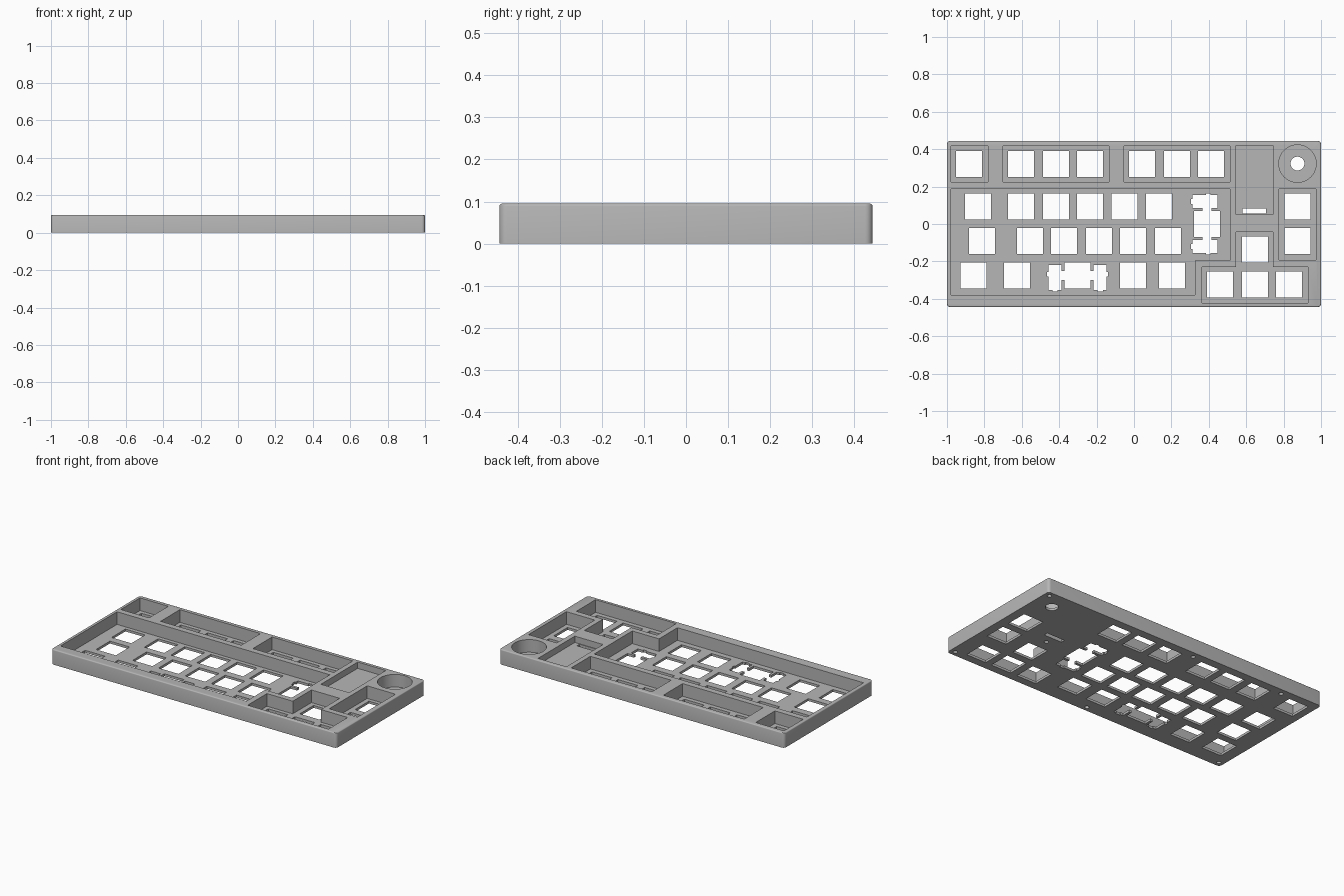
import bpy, bmesh, math

if "Cube" in bpy.data.objects:
    bpy.data.objects.remove(bpy.data.objects["Cube"], do_unlink=True)

HEIGHT = 0.095
PLATE = 0.015
SCREEN_FLOOR = 0.055
KEY = 0.0695  # half a switch opening

grey = bpy.data.materials.new("case_grey")
grey.use_nodes = True
grey.diffuse_color = (0.47, 0.47, 0.47, 1)
grey.node_tree.nodes["Principled BSDF"].inputs["Base Color"].default_value = (0.47, 0.47, 0.47, 1)


def rect(x0, x1, y0, y1):
    return [(x0, y0), (x1, y0), (x1, y1), (x0, y1)]


def square(x, y):
    return rect(x - KEY, x + KEY, y - KEY, y + KEY)


def circle(x, y, r, n=64):
    return [(x + r * math.cos(math.tau * i / n), y + r * math.sin(math.tau * i / n))
            for i in range(n)]


def prism(bm, outline, z0, z1):
    base = bm.faces.new([bm.verts.new((x, y, z0)) for x, y in outline])
    top = bmesh.ops.extrude_face_region(bm, geom=[base])["geom"]
    bmesh.ops.translate(bm, vec=(0, 0, z1 - z0),
                        verts=[v for v in top if isinstance(v, bmesh.types.BMVert)])


def finish(bm, name):
    bmesh.ops.recalc_face_normals(bm, faces=bm.faces)
    mesh = bpy.data.meshes.new(name)
    bm.to_mesh(mesh)
    bm.free()
    mesh.materials.append(grey)
    obj = bpy.data.objects.new(name, mesh)
    bpy.context.collection.objects.link(obj)
    return obj


def cut(target, name, prisms):
    bm = bmesh.new()
    for outline, z0, z1 in prisms:
        prism(bm, outline, z0, z1)
    cutter = finish(bm, name)
    cutter.hide_render = True
    mod = target.modifiers.new(name, "BOOLEAN")
    mod.operation = "DIFFERENCE"
    mod.solver = "EXACT"
    mod.object = cutter
    bpy.ops.object.select_all(action="DESELECT")
    bpy.context.view_layer.objects.active = target
    target.select_set(True)
    bpy.ops.object.modifier_apply(modifier=name)
    bpy.data.objects.remove(cutter, do_unlink=True)


# Case block with rounded corners and a softened top rim
bm = bmesh.new()
prism(bm, rect(-1, 1, -0.444, 0.444), 0, HEIGHT)
corners = [e for e in bm.edges if abs(e.verts[0].co.z - e.verts[1].co.z) > 0.01]
bmesh.ops.bevel(bm, geom=corners, offset=0.018, segments=5, profile=0.5, affect="EDGES")
rim = [e for e in bm.edges if all(v.co.z > HEIGHT - 0.001 for v in e.verts)]
bmesh.ops.bevel(bm, geom=rim, offset=0.006, segments=3, profile=0.5, affect="EDGES")
case = finish(bm, "keyboard_case")

# Wells for the key groups, dial and screen
main_well = [(-0.979, -0.38), (0.326, -0.38), (0.326, -0.195), (0.513, -0.195),
             (0.513, 0.187), (-0.979, 0.187)]
arrow_well = [(0.364, -0.422), (0.93, -0.422), (0.93, -0.23), (0.743, -0.23),
              (0.743, -0.043), (0.545, -0.043), (0.545, -0.23), (0.364, -0.23)]
wells = [main_well, arrow_well, circle(0.874, 0.323, 0.1),
         rect(0.775, 0.973, -0.193, 0.187)]
wells += [rect(a, b, 0.225, 0.417)
          for a, b in ((-0.979, -0.781), (-0.70, -0.134), (-0.053, 0.513))]
well_cuts = [(w, PLATE, 0.15) for w in wells]
well_cuts.append((rect(0.545, 0.743, 0.052, 0.42), SCREEN_FLOOR, 0.15))
cut(case, "well_cutter", well_cuts)

# Switch openings, row by row
rows = {
    0.322: (-0.882, -0.604, -0.417, -0.235, 0.043, 0.23, 0.412),
    0.093: (-0.834, -0.604, -0.417, -0.235, -0.05, 0.134, 0.874),
    -0.092: (-0.813, -0.556, -0.374, -0.187, -0.005, 0.182, 0.874),
    -0.276: (-0.858, -0.626, -0.005, 0.203),
    -0.137: (0.647,),
    -0.324: (0.46, 0.647, 0.829),
}
openings = [square(x, y) for y, xs in rows.items() for x in xs]

# Wide-key openings with stabiliser slots on both sides
half = [(KEY, KEY), (KEY, 0.024), (0.086, 0.024), (0.086, 0.056), (0.154, 0.056),
        (0.154, 0.02), (0.162, 0.02), (0.162, -0.005), (0.154, -0.005),
        (0.154, -0.077), (0.135, -0.077), (0.135, -0.085), (0.106, -0.085),
        (0.106, -0.077), (0.086, -0.077), (0.086, -0.024), (KEY, -0.024), (KEY, -KEY)]
wide = half + [(-u, v) for u, v in reversed(half)]
openings.append([(-0.302 + u, -0.276 + v) for u, v in wide])
openings.append([(0.39 + v, u) for u, v in wide])

# Dial shaft hole and screen cable slot
openings.append(circle(0.874, 0.323, 0.037, 32))
openings.append(rect(0.58, 0.707, 0.056, 0.082))
cut(case, "opening_cutter", [(o, -0.05, 0.07) for o in openings])

# Blind screw holes underneath
screws = [(0.967, 0.412), (0.967, -0.412), (-0.967, -0.412), (0, -0.412),
          (-0.74, 0.405), (-0.094, 0.405), (0.647, 0.004)]
cut(case, "screw_cutter", [(circle(x, y, 0.013, 24), -0.05, 0.05) for x, y in screws])

bpy.ops.object.shade_smooth_by_angle(angle=math.radians(30))
